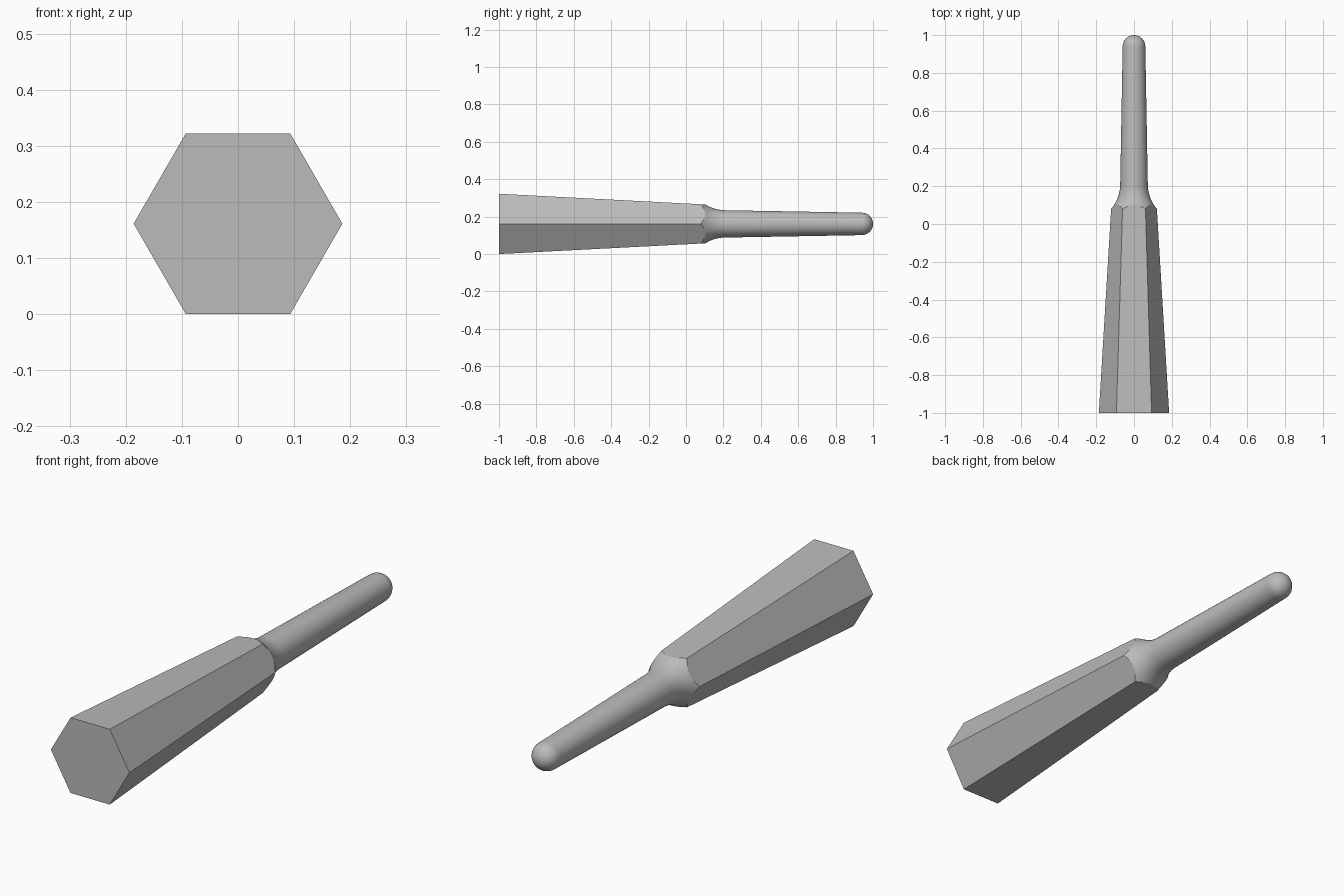
import bpy
import bmesh
import math

cube = bpy.data.objects.get("Cube")
if cube:
    bpy.data.objects.remove(cube, do_unlink=True)

SIDES, PER_SIDE = 6, 10
SEGMENTS = SIDES * PER_SIDE
CENTRE_Z = 0.161
FILLET, FILLET_END = 0.2, 0.21
NECK_R, TIP_R = 0.073, 0.06
TIP_Y = 1 - TIP_R

grey = bpy.data.materials.new("plain grey")
grey.use_nodes = True
colour = (0.5, 0.5, 0.5, 1)
grey.diffuse_color = colour
grey.node_tree.nodes["Principled BSDF"].inputs["Base Color"].default_value = colour


def handle_radius(i, y):
    """Distance from the axis to the tapered hexagon at segment i."""
    offset = math.radians(360 / SEGMENTS * (i % PER_SIDE) - 30)
    return (0.186 - 0.06 * (y + 1)) * math.cos(math.pi / 6) / math.cos(offset)


def fillet_point(b):
    return (FILLET_END - FILLET * math.sin(b),
            NECK_R + FILLET * (1 - math.cos(b)))


def crossing_angle(i):
    """Fillet angle at which the flare meets the handle surface."""
    low, high = 0, math.pi / 2
    for _ in range(40):
        mid = (low + high) / 2
        y, r = fillet_point(mid)
        if r < handle_radius(i, y):
            low = mid
        else:
            high = mid
    return low


bm = bmesh.new()


def add_point(i, y, r):
    a = math.tau * i / SEGMENTS
    return bm.verts.new((r * math.cos(a), y, CENTRE_Z + r * math.sin(a)))


# Flare rings, from the scalloped handle edge to the neck
cross = [crossing_angle(i) for i in range(SEGMENTS)]
rings = []
for step in range(9):
    rings.append([add_point(i, *fillet_point(cross[i] * (1 - step / 8)))
                  for i in range(SEGMENTS)])

# Tapered shaft and rounded tip
for step in range(10):
    a = math.pi / 2 * step / 10
    rings.append([add_point(i, TIP_Y + TIP_R * math.sin(a), TIP_R * math.cos(a))
                  for i in range(SEGMENTS)])
pole = bm.verts.new((0, 1, CENTRE_Z))

for lower, upper in zip(rings, rings[1:]):
    for i in range(SEGMENTS):
        j = (i + 1) % SEGMENTS
        bm.faces.new((lower[i], lower[j], upper[j], upper[i])).smooth = True
for i in range(SEGMENTS):
    bm.faces.new((rings[-1][i], rings[-1][(i + 1) % SEGMENTS], pole)).smooth = True

# Flat handle sides and end cap
corners = [add_point(k * PER_SIDE, -1, 0.186) for k in range(SIDES)]
for k in range(SIDES):
    edge = [rings[0][(k * PER_SIDE + n) % SEGMENTS] for n in range(PER_SIDE + 1)]
    bm.faces.new([corners[k], corners[(k + 1) % SIDES]] + edge[::-1])
bm.faces.new(corners)

bmesh.ops.recalc_face_normals(bm, faces=bm.faces)
mesh = bpy.data.meshes.new("hexagonal_handle_rod")
bm.to_mesh(mesh)
bm.free()
mesh.materials.append(grey)
rod = bpy.data.objects.new("hexagonal_handle_rod", mesh)
bpy.context.collection.objects.link(rod)

# Keep the handle edges crisp
bpy.ops.object.select_all(action="DESELECT")
rod.select_set(True)
bpy.context.view_layer.objects.active = rod
bpy.ops.object.shade_smooth_by_angle(angle=math.radians(20))
